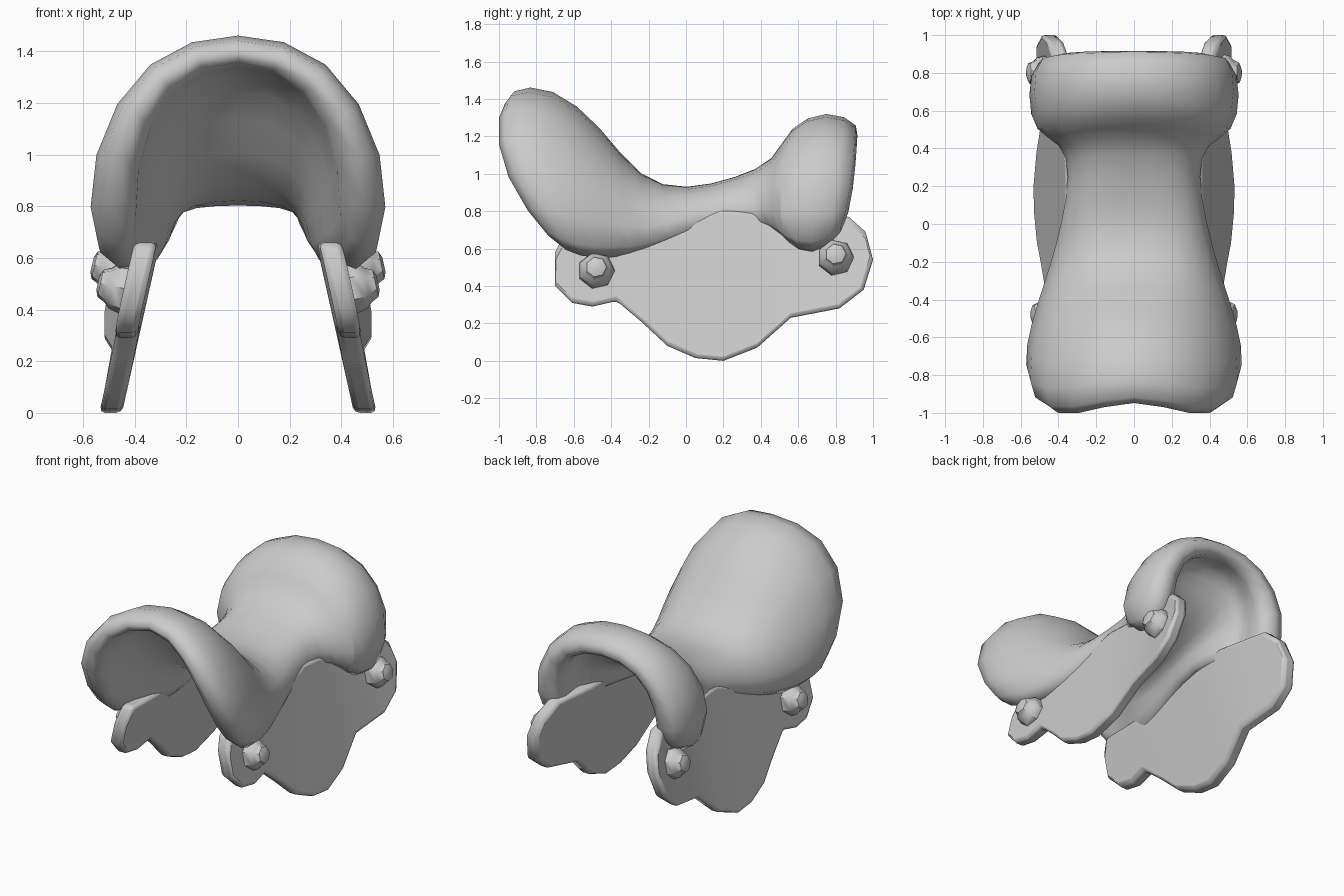
import bpy, bmesh, math
from mathutils import Vector, Matrix

if "Cube" in bpy.data.objects:
    bpy.data.objects.remove(bpy.data.objects["Cube"])


def make_object(name, bm):
    bmesh.ops.recalc_face_normals(bm, faces=bm.faces)
    me = bpy.data.meshes.new(name)
    bm.to_mesh(me)
    bm.free()
    ob = bpy.data.objects.new(name, me)
    bpy.context.collection.objects.link(ob)
    return ob


def smooth(ob, angle):
    bpy.ops.object.select_all(action='DESELECT')
    ob.select_set(True)
    bpy.context.view_layer.objects.active = ob
    bpy.ops.object.shade_smooth_by_angle(angle=math.radians(angle))


# Saddle shell: each row runs from the centre line over the shoulder to the lower edge
rows = [
    [(0, -.92, 1.49), (.37, -1.04, 1.40), (.59, -1.00, 1.02), (.58, -.71, .60)],
    [(0, -.70, 1.51), (.36, -.74, 1.41), (.60, -.75, 1.0), (.57, -.53, .54)],
    [(0, -.45, 1.27), (.30, -.45, 1.22), (.51, -.46, .9), (.53, -.38, .55)],
    [(0, -.25, .97), (.25, -.25, .95), (.42, -.22, .81), (.47, -.18, .59)],
    [(0, 0, .91), (.22, 0, .91), (.36, 0, .85), (.42, 0, .68)],
    [(0, .27, .98), (.2, .27, .98), (.32, .27, .90), (.36, .27, .75)],
    [(0, .48, 1.07), (.23, .48, 1.06), (.37, .43, .92), (.40, .43, .71)],
    [(0, .55, 1.27), (.30, .53, 1.22), (.54, .47, .98), (.54, .48, .62)],
    [(0, .76, 1.37), (.34, .74, 1.31), (.58, .70, 1.0), (.57, .66, .53)],
    [(0, .95, 1.28), (.32, .95, 1.23), (.55, .93, .95), (.53, .87, .65)],
]
# Shell thickness from centre to edge for the flared ends and the waist
cantle, waist, pommel = (.13, .16, .19, .21), (.13, .14, .14, .16), (.13, .16, .21, .23)
bm = bmesh.new()
grid, weights = [], []
for i, row in enumerate(rows):
    full = [(-x, y, z) for x, y, z in row[:0:-1]] + row
    grid.append([bm.verts.new(p) for p in full])
    t = cantle if i < 4 else waist if i < 7 else pommel
    weights += list(t[:0:-1]) + list(t)
for a, b in zip(grid, grid[1:]):
    for i in range(len(a) - 1):
        bm.faces.new((a[i], a[i + 1], b[i + 1], b[i]))
seat = make_object("seat", bm)
if seat.data.polygons[len(seat.data.polygons) // 2].normal.z < 0:
    seat.data.flip_normals()
group = seat.vertex_groups.new(name="thickness")
for i, w in enumerate(weights):
    group.add([i], w / .25, 'REPLACE')
mod = seat.modifiers.new("thickness", 'SOLIDIFY')
mod.thickness = .25
mod.offset = -1
mod.vertex_group = group.name
mod = seat.modifiers.new("round", 'SUBSURF')
mod.levels = mod.render_levels = 1
smooth(seat, 60)


# Side flaps: leaning outline with an outward bend towards both ends
def flap_x(y, z):
    return .449 - .22 * z + .16 * max(0, y - .52) + .02 * max(0, -y - .15)


outline = [(-.66, .66), (-.70, .58), (-.70, .40), (-.61, .31), (-.50, .29), (-.37, .32),
           (-.24, .21), (-.10, .08), (.05, .015), (.20, 0), (.38, .07), (.56, .23),
           (.82, .28), (.95, .38), (1.0, .54), (.96, .69), (.87, .77), (.58, .78),
           (.32, .80), (.18, .81), (-.10, .70), (-.40, .66)]
for side, label in ((1, "right"), (-1, "left")):
    bm = bmesh.new()
    inner = [bm.verts.new((side * flap_x(y, z), y, z)) for y, z in outline]
    outer = [bm.verts.new((side * (flap_x(y, z) + .088), y, z)) for y, z in outline]
    bm.faces.new(inner)
    bm.faces.new(outer)
    n = len(outline)
    for i in range(n):
        j = (i + 1) % n
        bm.faces.new((inner[i], inner[j], outer[j], outer[i]))
    bmesh.ops.triangulate(bm, faces=[f for f in bm.faces if len(f.verts) > 4])
    flap = make_object(label + "_flap", bm)
    mod = flap.modifiers.new("edge", 'BEVEL')
    mod.width = .022
    mod.segments = 2
    mod.limit_method = 'ANGLE'
    mod.angle_limit = math.radians(50)
    smooth(flap, 45)

    # Studs: low-sided washer with a domed head, set square to the flap
    for y, z, place in ((-.48, .48, "front"), (.80, .55, "rear")):
        bm = bmesh.new()
        profile = [(.09, -.04), (.10, .01), (.09, .05), (.07, .07), (.055, .10), (.03, .11)]
        rings = []
        for r, h in profile:
            rings.append([bm.verts.new((r * math.cos(k * math.tau / 7), r * math.sin(k * math.tau / 7), h))
                          for k in range(7)])
        for a, b in zip(rings, rings[1:]):
            for k in range(7):
                bm.faces.new((a[k], a[(k + 1) % 7], b[(k + 1) % 7], b[k]))
        bm.faces.new(rings[0])
        bm.faces.new(rings[-1])
        axis = Vector((side, 0, .22)).normalized()
        turn = axis.to_track_quat('Z', 'Y').to_matrix().to_4x4()
        spot = Vector((side * (flap_x(y, z) + .085), y, z))
        bm.transform(Matrix.Translation(spot) @ turn)
        smooth(make_object(f"{label}_{place}_stud", bm), 40)
